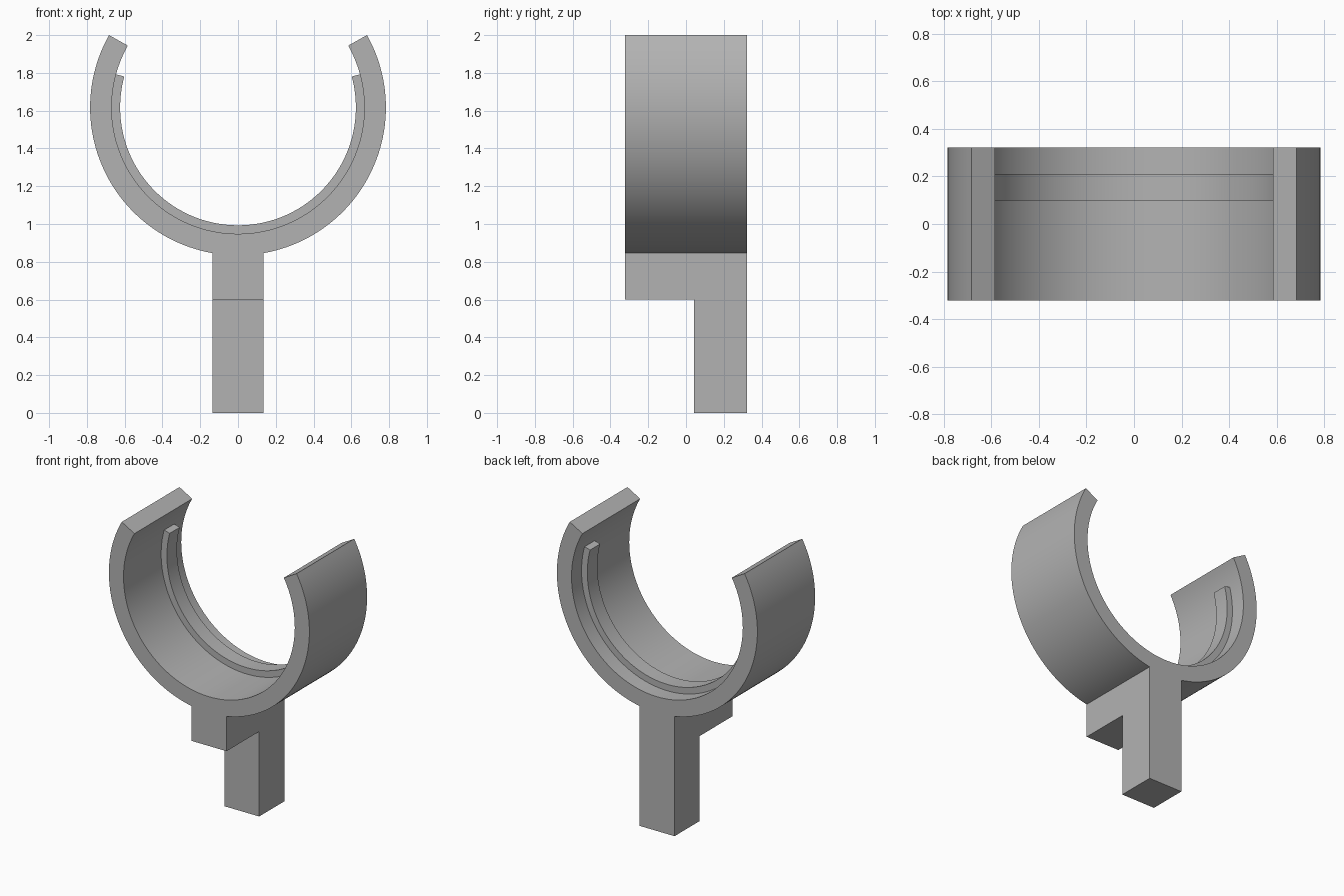
import bpy, bmesh
from math import sin, cos, asin, radians, pi

if "Cube" in bpy.data.objects:
    bpy.data.objects.remove(bpy.data.objects["Cube"])

CENTRE_Z = 1.617
OUTER, INNER, RIB = 0.783, 0.669, 0.624
HALF_DEPTH = 0.322
STEM_HALF = 0.136
TIP = radians(29.3)
RIB_TIP = radians(15.2)

grey = bpy.data.materials.new("plain grey")
grey.use_nodes = True
colour = (0.45, 0.45, 0.45, 1)
grey.diffuse_color = colour
grey.node_tree.nodes["Principled BSDF"].inputs["Base Color"].default_value = colour


def arc(radius, start, end, steps):
    """Points (x, z) along an arc about the cradle centre."""
    angles = [start + (end - start) * i / steps for i in range(steps + 1)]
    return [(radius * cos(a), CENTRE_Z + radius * sin(a)) for a in angles]


def extrude_outline(name, outline, y0, y1):
    """Solid made by pushing an x-z outline along y."""
    bm = bmesh.new()
    face = bm.faces.new([bm.verts.new((x, y0, z)) for x, z in outline])
    moved = bmesh.ops.extrude_face_region(bm, geom=[face])["geom"]
    verts = [v for v in moved if isinstance(v, bmesh.types.BMVert)]
    bmesh.ops.translate(bm, verts=verts, vec=(0, y1 - y0, 0))
    bmesh.ops.recalc_face_normals(bm, faces=bm.faces)
    mesh = bpy.data.meshes.new(name)
    bm.to_mesh(mesh)
    bm.free()
    obj = bpy.data.objects.new(name, mesh)
    bpy.context.collection.objects.link(obj)
    mesh.materials.append(grey)
    return obj


def activate(obj):
    bpy.ops.object.select_all(action="DESELECT")
    obj.select_set(True)
    bpy.context.view_layer.objects.active = obj


# Open ring and stem as one continuous outline
stem_angle = asin(STEM_HALF / OUTER)
outline = arc(OUTER, -pi - TIP, -pi / 2 - stem_angle, 48)
outline += [(-STEM_HALF, 0), (STEM_HALF, 0)]
outline += arc(OUTER, -pi / 2 + stem_angle, TIP, 48)
outline += arc(INNER, TIP, -pi - TIP, 96)
cradle = extrude_outline("cradle_and_stem", outline, -HALF_DEPTH, HALF_DEPTH)

# Step cut from the front of the stem
notch = extrude_outline("stem_notch_cutter",
                        [(-0.3, -0.2), (0.3, -0.2), (0.3, 0.6), (-0.3, 0.6)], -0.6, 0.042)
notch.hide_render = True
cut = cradle.modifiers.new("stem notch", "BOOLEAN")
cut.operation = "DIFFERENCE"
cut.solver = "EXACT"
cut.object = notch
activate(cradle)
bpy.ops.object.modifier_apply(modifier=cut.name)
bpy.data.objects.remove(notch)

# Raised rib inside the ring, sunk slightly into its wall
rib_outline = arc(INNER + 0.01, -pi - RIB_TIP, RIB_TIP, 96)
rib_outline += arc(RIB, RIB_TIP, -pi - RIB_TIP, 96)
rib = extrude_outline("inner_rib", rib_outline, 0.098, 0.21)

for part in (cradle, rib):
    activate(part)
    bpy.ops.object.shade_smooth_by_angle(angle=radians(25))
